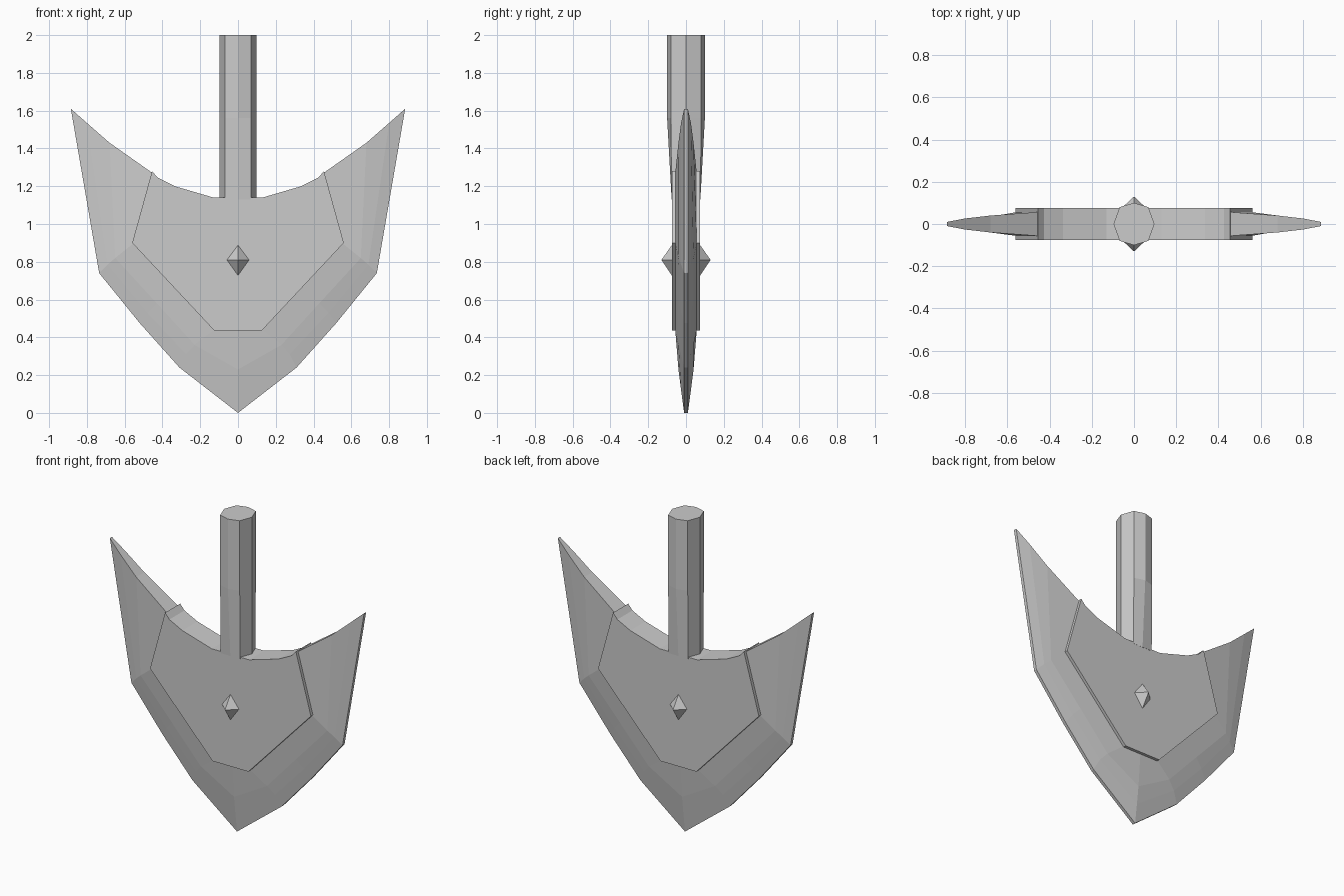
import bpy

if "Cube" in bpy.data.objects:
    bpy.data.objects.remove(bpy.data.objects["Cube"])


def make_object(name, verts, faces):
    mesh = bpy.data.meshes.new(name)
    mesh.from_pydata(verts, [], faces)
    mesh.validate()
    obj = bpy.data.objects.new(name, mesh)
    bpy.context.collection.objects.link(obj)
    # consistent outward normals
    bpy.context.view_layer.objects.active = obj
    obj.select_set(True)
    bpy.ops.object.mode_set(mode='EDIT')
    bpy.ops.mesh.select_all(action='SELECT')
    bpy.ops.mesh.normals_make_consistent(inside=False)
    bpy.ops.object.mode_set(mode='OBJECT')
    obj.select_set(False)
    return obj


def mirrored(half):
    """Full left-to-right row from a right half that starts at x = 0."""
    return [(-x, z) for x, z in reversed(half[1:])] + half


# Tapered blade: contour rings (half thickness, right half of contour)
rings = [
    (0.010, [(0, 0), (0.31, 0.24), (0.52, 0.475), (0.735, 0.74), (0.885, 1.61)]),
    (0.026, [(0, 0.12), (0.275, 0.31), (0.48, 0.53), (0.69, 0.785), (0.80, 1.535)]),
    (0.040, [(0, 0.23), (0.23, 0.36), (0.43, 0.58), (0.65, 0.82), (0.68, 1.43)]),
    (0.057, [(0, 0.44), (0.125, 0.44), (0.34, 0.67), (0.55, 0.90), (0.45, 1.268)]),
]
rows = [(t, mirrored(h)) for t, h in rings]
loop = [(-t, r) for t, r in rows] + [(t, r) for t, r in reversed(rows)]
n, m = len(loop[0][1]), len(loop)
verts = [(x, y, z) for y, r in loop for x, z in r]
faces = []
for k in range(m):                       # wraps round front, edge and back
    a, b = k * n, ((k + 1) % m) * n
    faces += [(a + i, a + i + 1, b + i + 1, b + i) for i in range(n - 1)]
for k in range(m // 2 - 1):              # upper edge strips
    for e in (0, n - 1):
        faces.append((k * n + e, (k + 1) * n + e,
                      (m - 2 - k) * n + e, (m - 1 - k) * n + e))
make_object("blade", verts, faces)

# Raised central plate
half = [(0.125, 0.435), (0.56, 0.90), (0.455, 1.28), (0.425, 1.245),
        (0.335, 1.20), (0.13, 1.14)]
outline = half + [(-x, z) for x, z in reversed(half)]
c = len(outline)
verts = [(x, y, z) for y in (-0.075, 0.075) for x, z in outline]
faces = [tuple(range(c)), tuple(range(c, 2 * c))]
faces += [(i, (i + 1) % c, (i + 1) % c + c, i + c) for i in range(c)]
make_object("central_plate", verts, faces)

# Eight-sided shaft, flattened where it meets the plate
section = [(0.097, 0), (0.068, 0.08), (0, 0.10), (-0.068, 0.08),
           (-0.097, 0), (-0.068, -0.08), (0, -0.10), (0.068, -0.08)]
levels = [(1.13, 0.076), (1.56, 0.10), (2.0, 0.10)]
verts = [(x, max(-lim, min(lim, y)), z) for z, lim in levels for x, y in section]
faces = [tuple(range(8)), tuple(range(16, 24))]
faces += [(k * 8 + i, k * 8 + (i + 1) % 8, k * 8 + 8 + (i + 1) % 8, k * 8 + 8 + i)
          for k in range(2) for i in range(8)]
make_object("shaft", verts, faces)

# Diamond studs on both faces
for side, s in (("front", -1), ("back", 1)):
    y = s * 0.07
    verts = [(0, y, 0.72), (0.064, y, 0.81), (0, y, 0.895), (-0.064, y, 0.81),
             (0, s * 0.13, 0.81)]
    make_object(side + "_stud", verts,
                [(0, 1, 2, 3)] + [(i, (i + 1) % 4, 4) for i in range(4)])
